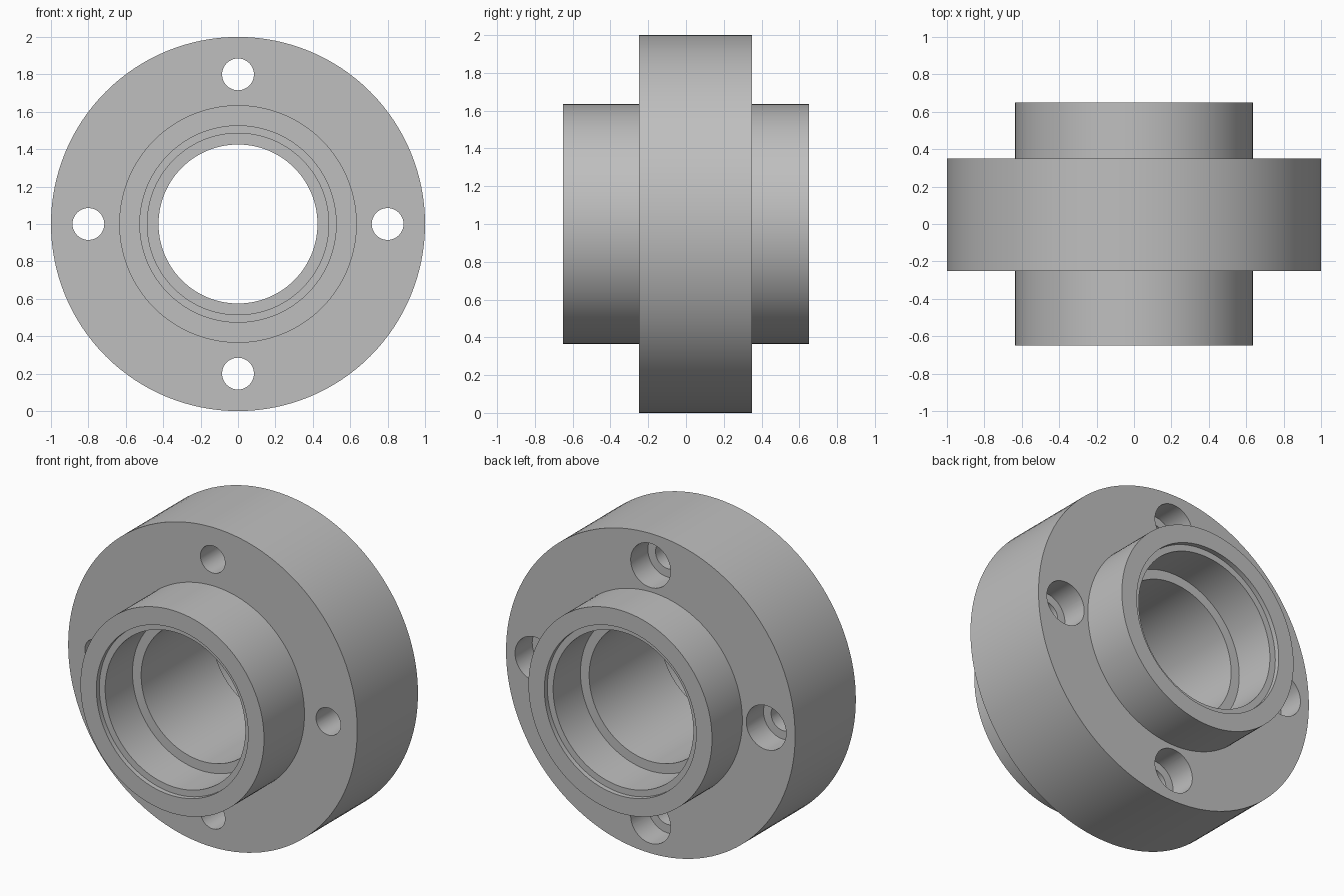
import bpy, bmesh, math
from mathutils import Matrix, Vector

default = bpy.data.objects.get("Cube")
if default:
    bpy.data.objects.remove(default, do_unlink=True)

steel = bpy.data.materials.new("grey_steel")
steel.use_nodes = True
GREY = (0.52, 0.52, 0.52, 1)
steel.diffuse_color = GREY
steel.node_tree.nodes["Principled BSDF"].inputs["Base Color"].default_value = GREY


def revolve(name, profile, closed, centre, steps):
    """Turn a (y, radius) profile about a line parallel to y."""
    bm = bmesh.new()
    verts = [bm.verts.new((r, y, 0)) for y, r in profile]
    pairs = list(zip(verts, verts[1:]))
    if closed:
        pairs.append((verts[-1], verts[0]))
    edges = [bm.edges.new(p) for p in pairs]
    bmesh.ops.spin(bm, geom=verts + edges, cent=(0, 0, 0), axis=(0, 1, 0),
                   angle=math.tau, steps=steps)
    bmesh.ops.remove_doubles(bm, verts=bm.verts, dist=1e-4)
    bmesh.ops.recalc_face_normals(bm, faces=bm.faces)
    bm.transform(Matrix.Translation(Vector(centre)))
    mesh = bpy.data.meshes.new(name)
    bm.to_mesh(mesh)
    bm.free()
    mesh.materials.append(steel)
    obj = bpy.data.objects.new(name, mesh)
    bpy.context.collection.objects.link(obj)
    return obj


# Flange with a hub on each side, and a stepped bore
END, FRONT, BACK = 0.65, -0.25, 0.35
HUB, BORE, SEAT, LIP = 0.635, 0.425, 0.485, 0.525
SEAT_Y, LIP_Y = END - 0.30, END - 0.03
outside = [(-END, HUB), (FRONT, HUB), (FRONT, 1), (BACK, 1), (BACK, HUB), (END, HUB)]
half_bore = [(END, LIP), (LIP_Y, LIP), (LIP_Y, SEAT), (SEAT_Y, SEAT), (SEAT_Y, BORE)]
inside = half_bore + [(-y, r) for y, r in reversed(half_bore)]
housing = revolve("flanged_housing", outside + inside, True, (0, 0, 1), 128)

# Four bolt holes, counterbored from the back
hole = [(-0.4, 0), (-0.4, 0.085), (0.18, 0.085), (0.18, 0.138), (0.5, 0.138), (0.5, 0)]
bpy.context.view_layer.objects.active = housing
housing.select_set(True)
for i in range(4):
    a = i * math.pi / 2
    cutter = revolve("bolt_hole_cutter", hole, False,
                     (0.8 * math.cos(a), 0, 1 + 0.8 * math.sin(a)), 48)
    cutter.hide_render = True
    cut = housing.modifiers.new("bolt_hole", 'BOOLEAN')
    cut.operation, cut.solver, cut.object = 'DIFFERENCE', 'EXACT', cutter
    bpy.ops.object.modifier_apply(modifier=cut.name)
    bpy.data.objects.remove(cutter, do_unlink=True)

bpy.ops.object.shade_smooth_by_angle(angle=math.radians(30))
